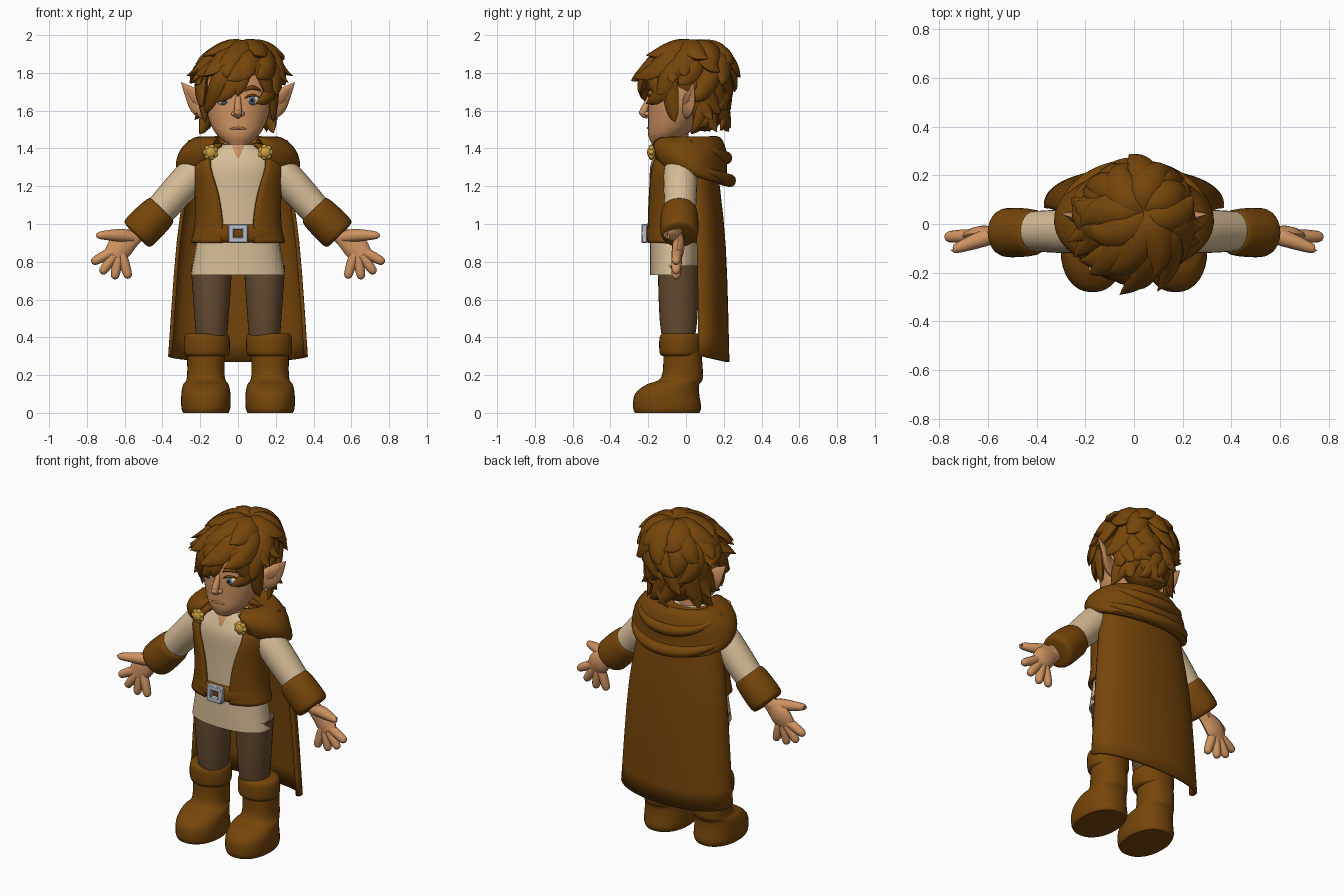
import bpy
import bmesh
import random
from math import sin, cos, pi, radians, copysign
from mathutils import Vector, Matrix

random.seed(11)
cube = bpy.data.objects.get("Cube")
if cube:
    bpy.data.objects.remove(cube, do_unlink=True)


def material(name, *rgb):
    mat = bpy.data.materials.new(name)
    mat.use_nodes = True
    colour = (*rgb, 1)
    mat.diffuse_color = colour
    for node in mat.node_tree.nodes:
        if node.type == 'BSDF_PRINCIPLED':
            node.inputs["Base Color"].default_value = colour
            node.inputs["Roughness"].default_value = 0.8
    return mat


BROWN = material("warm brown", .18, .06, .003)
SKIN = material("skin", .62, .29, .12)
LIP = material("lip", .5, .21, .09)
CREAM = material("cream cloth", .68, .51, .31)
TROUSER = material("dark trouser brown", .13, .07, .03)
STEEL = material("steel grey", .48, .51, .58)
GOLD = material("gold", .6, .35, .05)
WHITE = material("eye white", .66, .58, .5)
IRIS = material("grey blue iris", .1, .15, .18)
BLACK = material("pupil black", .01, .01, .01)


def finish(name, mat, bm, mirror=False, thick=0, bevel=0):
    """Turn a bmesh into a smooth object with optional modifiers."""
    bmesh.ops.recalc_face_normals(bm, faces=bm.faces[:])
    mesh = bpy.data.meshes.new(name)
    bm.to_mesh(mesh)
    bm.free()
    mesh.materials.append(mat)
    mesh.shade_smooth()
    mesh.set_sharp_from_angle(angle=radians(50))
    obj = bpy.data.objects.new(name, mesh)
    bpy.context.collection.objects.link(obj)
    if thick:
        mod = obj.modifiers.new("thickness", 'SOLIDIFY')
        mod.thickness, mod.offset = thick, 0
    if bevel:
        obj.modifiers.new("bevel", 'BEVEL').width = bevel
    if mirror:
        obj.modifiers.new("mirror", 'MIRROR')


def spline(rows, steps=4):
    """Smoothly interpolate rows of numbers."""
    out, last = [], len(rows) - 1
    for i in range(last):
        near = [rows[min(max(i + d, 0), last)] for d in (-1, 0, 1, 2)]
        for j in range(steps):
            t = j / steps
            out.append([b + t / 2 * (c - a + t * (2 * a - 5 * b + 4 * c - d + t * (3 * (b - c) + d - a)))
                        for a, b, c, d in zip(*near)])
    return out + [list(rows[-1])]


def skin_rings(name, mat, strips, closed=True, **opts):
    """Bridge each strip of rings with quads."""
    bm = bmesh.new()
    for rings in strips:
        verts = [[bm.verts.new(point) for point in ring] for ring in rings]
        count = len(verts[0])
        for a, b in zip(verts, verts[1:]):
            for i in range(count if closed else count - 1):
                j = (i + 1) % count
                bm.faces.new((a[i], a[j], b[j], b[i]))
        if closed:
            bm.faces.new(verts[0])
            bm.faces.new(verts[-1])
    finish(name, mat, bm, **opts)


def loft(name, mat, centre, rows, square=1.0, segments=32, **opts):
    """Rows: z, x radius, y radius, y shift, back tilt, half opening at front in degrees."""
    rows = [tuple(row) + (0,) * (6 - len(row)) for row in rows]
    is_open = rows[0][-1] > 0
    rings = []
    for z, rx, ry, shift, tilt, gap in spline(rows):
        ring, gap = [], radians(gap)
        for i in range(segments + 1 if is_open else segments):
            angle = -pi / 2 + gap + 2 * (pi - gap) * i / segments
            c, s = (copysign(abs(v) ** square, v) for v in (cos(angle), sin(angle)))
            ring.append(Vector((centre[0] + rx * c, centre[1] + shift + ry * s, z + tilt * sin(angle))))
        rings.append(ring)
    skin_rings(name, mat, [rings], closed=not is_open, **opts)


def band(name, centre, low, high, rx, ry, **opts):
    """A padded brown band with rounded edges."""
    levels = ((low, .85), (low + .02, 1), (high - .02, 1), (high, .85))
    loft(name, BROWN, centre, [(z, rx * f, ry * f) for z, f in levels], **opts)


def tube(rows, normal=(0, 1, 0), ratio=1.0, segments=12):
    """Rings along a path of x, y, z, radius, flattened along the normal."""
    rows, rings = spline(rows), []
    points = [Vector(row[:3]) for row in rows]
    turns = [2 * pi * k / segments for k in range(segments)]
    for i, point in enumerate(points):
        along = points[min(i + 1, len(points) - 1)] - points[max(i - 1, 0)]
        side = along.cross(Vector(normal)).normalized()
        up = side.cross(along).normalized()
        radius = max(rows[i][3], .002)
        rings.append([point + radius * (side * cos(k) + up * ratio * sin(k)) for k in turns])
    return rings


def solids(name, mat, items, box=False, **opts):
    """Ellipsoids or boxes from pairs of centre and half size."""
    bm = bmesh.new()
    for centre, size in items:
        matrix = Matrix.Translation(centre) @ Matrix.Diagonal((*size, 1))
        if box:
            bmesh.ops.create_cube(bm, size=2, matrix=matrix)
        else:
            bmesh.ops.create_uvsphere(bm, u_segments=20, v_segments=12, radius=1, matrix=matrix)
    finish(name, mat, bm, **opts)


# Boots and legs
loft("boot", BROWN, (.17, -.02), [(0, .12, .17, -.08), (.03, .13, .18, -.08), (.1, .13, .17, -.08),
                                  (.15, .12, .14, -.05), (.19, .1, .11), (.34, .1, .1)], square=.9, mirror=True)
band("boot_cuff", (.165, -.03), .3, .42, .12, .11, mirror=True)
loft("trouser_leg", TROUSER, (.14, -.04), [(.36, .08, .08), (.5, .09, .1), (.78, .11, .11)], mirror=True)

# Shirt, vest and belt: the vest follows the shirt and opens towards the neck
middle = (0, -.06)
torso = [(.73, .25, .13), (.9, .22, .13), (1, .2, .13), (1.15, .2, .13), (1.3, .21, .13), (1.38, .16, .1), (1.42, .09, .08)]
loft("shirt", CREAM, middle, torso, square=.9)
loft("vest", BROWN, middle, [(z, rx + .02, ry + .01, 0, 0, 18 + 120 * (z - .9) ** 2) for z, rx, ry in torso[1:]],
     square=.9, thick=.02)
band("belt", middle, .9, 1, .23, .15, square=.9)
bars = [((side * .037, -.22, .95), (.015, .016, .05)) for side in (-1, 1)]
bars += [((0, -.22, .95 + side * .035), (.05, .016, .015)) for side in (-1, 1)]
solids("buckle", STEEL, bars, box=True, bevel=.005)

# Arms and hands
skin_rings("sleeve", CREAM, [tube([(.17, -.03, 1.33, .07), (.25, -.03, 1.25, .09), (.45, -.03, 1.03, .08)],
                                  segments=24)], mirror=True)
start, end = Vector((.4, -.035, 1.08)), Vector((.54, -.035, .94))
skin_rings("sleeve_cuff", BROWN, [tube([(*start.lerp(end, f), r) for f, r in
                                        ((0, .07), (.12, .095), (.88, .1), (1, .07))], segments=24)], mirror=True)
palm = tube([(.51, -.04, .97, .045), (.56, -.04, .93, .05), (.62, -.04, .88, .067), (.66, -.05, .83, .055)], ratio=.5)
thumb = tube([(.55, -.04, .93, .03), (.62, -.06, .94, .034), (.73, -.1, .94, .02), (.74, -.1, .94, .006)])
digits = [palm, thumb]
for i in range(4):
    angle = -radians(28 + 26 * i)
    reach = Vector((cos(angle), -.05, sin(angle))) * .17
    digits.append(tube([(*(Vector((.625, -.045, .875)) + reach * f), r) for f, r in
                        ((.15, .024), (.5, .027), (.9, .022), (1, .006))]))
skin_rings("hand", SKIN, digits, mirror=True)

# Cape, draped cowl and clasps
loft("cape", BROWN, (0, .08), [(.3, .36, .14, 0, -.03, 85), (.9, .315, .13, -.01, -.01, 85),
                               (1.35, .25, .12, -.05, 0, 85)], square=.95, thick=.02)
loft("cowl", BROWN, (0, .01), [(1.41, .13, .11, 0, 0, 45), (1.45, .17, .13, 0, 0, 38), (1.45, .23, .17, 0, 0, 30),
                               (1.4, .29, .2, 0, -.03, 27), (1.33, .32, .2, 0, -.06, 30),
                               (1.27, .31, .2, .02, -.06, 35), (1.27, .27, .17, .02, -.06, 40)], thick=.015)
folds = []
for z, rx, ry in ((1.27, .3, .21), (1.39, .26, .19)):
    turns = [pi * i / 8 for i in range(9)]
    folds.append(tube([(rx * cos(a), .02 + ry * sin(a), z + .05 - .09 * sin(a), .005 + .03 * sin(a)) for a in turns],
                      normal=(0, 0, 1)))
skin_rings("cowl_folds", BROWN, folds)
petals = [((.145 + .026 * cos(a), -.183, 1.38 + .026 * sin(a)), (.016, .014, .016))
          for a in (2 * pi * i / 7 for i in range(7))]
solids("cloak_clasp", GOLD, petals + [((.145, -.18, 1.38), (.034, .026, .034))], mirror=True)

# Neck, head and face
loft("neck", SKIN, middle, [(1.34, .08, .08), (1.52, .07, .07)])
skin_rings("open_collar", SKIN, [tube([(0, -.13, 1.43, .04), (0, -.16, 1.385, .02), (0, -.18, 1.33, .002)],
                                      normal=(0, -1, .3), ratio=.15)])
loft("head", SKIN, (0, -.04), [(1.42, .05, .04, -.1), (1.47, .11, .1, -.06), (1.54, .15, .13, -.03), (1.65, .18, .16),
                               (1.75, .18, .17, .02), (1.85, .15, .15, .03), (1.91, .05, .05, .04)])
skin_rings("nose", SKIN, [tube([(0, -.18, 1.69, .014), (0, -.2, 1.65, .016), (0, -.225, 1.59, .021),
                                (0, -.2, 1.57, .013)], normal=(1, 0, 0))])
solids("nose_tip", SKIN, [((0, -.23, 1.59), (.02, .02, .017))])
solids("nostril", SKIN, [((.02, -.205, 1.583), (.015, .018, .013))], mirror=True)
skin_rings("mouth", LIP, [tube([(x, -.2 + 4 * x * x, 1.508 - 3 * x * x, .007 - 2 * x * x)
                                for x in (-.045, -.02, 0, .02, .045)])])
lean = (.5, -.8, .1)
skin_rings("ear", SKIN, [tube([(.15, 0, 1.61, .06), (.2, .01, 1.63, .062), (.24, .03, 1.68, .046),
                               (.3, .04, 1.75, .002)], normal=lean, ratio=.35)], mirror=True)
skin_rings("inner_ear", LIP, [tube([(.2, -.01, 1.64, .02), (.235, .005, 1.675, .024), (.275, .03, 1.72, .004)],
                                   normal=lean, ratio=.25)], mirror=True)
for name, mat, y, size in (("eye_white", WHITE, -.176, (.04, .02, .027)), ("iris", IRIS, -.186, (.022, .013, .024)),
                           ("pupil", BLACK, -.191, (.011, .011, .012))):
    solids(name, mat, [((.074, y, 1.655), size)], mirror=True)
for name, z, radius in (("upper_eyelid", 1.68, .006), ("eyebrow", 1.72, .01)):
    skin_rings(name, BROWN, [tube([(.035, -.194, z - .015, radius / 2), (.06, -.194, z, radius),
                                   (.09, -.18, z, radius), (.12, -.155, z - .015, radius / 3)])], mirror=True)

# Hair: caps covered in layered curling locks
solids("hair_cap", BROWN, [((0, .03, 1.77), (.2, .21, .185)), ((0, .1, 1.64), (.165, .12, .15))])


def scalp(angle, polar, swell):
    """A point over the skull, dropping straight down below its widest level."""
    over = max(0, polar - 90)
    tilt = radians(min(polar, 90))
    flat = sin(tilt) * swell * (1 - over / 375)
    return (.21 * flat * cos(angle) + .04 * cos(tilt), .23 * flat * sin(angle) + .05 * cos(tilt),
            1.755 + .2 * swell * cos(tilt) - over / 285)


def lock(angle, turn, start, stop, flick, width):
    """A tapered lock that sweeps sideways and flicks out at the tip."""
    rows = []
    for f, fullness, bend in ((0, .3, 0), (.25, .9, -.15), (.55, 1, .1), (.85, .7, .6), (1, .03, 1.1)):
        point = scalp(angle + turn * bend, start + (stop - start) * f, .95 + .12 * f + flick * f ** 6)
        rows.append((*point, width * fullness))
    outward = Vector(rows[2][:3]) - Vector((0, 0, 1.7))
    return tube(rows, normal=outward, ratio=.55, segments=8)


locks = []
for layer in range(5):
    start, end, count = 24 * layer, 62 + 26 * layer, 8 + 2 * layer + layer // 2
    for i in range(count):
        angle = 2 * pi * (i + random.uniform(-.3, .3)) / count + layer
        front = -sin(angle)
        limit = 86 if front > .6 else 125 if front > .3 else 98 if front > -.3 else 172
        if start < limit - 30:
            stop = min(end + random.uniform(-10, 8), limit + random.uniform(-6, 3))
            turn = random.choice((-1, 1)) * random.uniform(.15, .6)
            locks.append(lock(angle, turn, start, stop, random.uniform(.03, .25), .07 - .006 * layer))

# Parted fringe, then sideburns and flicked ends on both sides
for angle, turn, stop in ((-80, -40, 122), (-85, -5, 113), (-75, 30, 92), (-60, 35, 120), (-115, -35, 140)):
    locks.append(lock(radians(angle), radians(turn), 15, stop, .03, .05))
for angle, start, stop, flick in ((-22, 60, 152, .05), (-8, 35, 84, .3), (-20, 40, 92, .25),
                                  (25, 70, 148, .3), (38, 90, 166, .2)):
    for side in (angle, 180 - angle):
        locks.append(lock(radians(side), .1, start, stop, flick, .045))
skin_rings("hair_locks", BROWN, locks)
